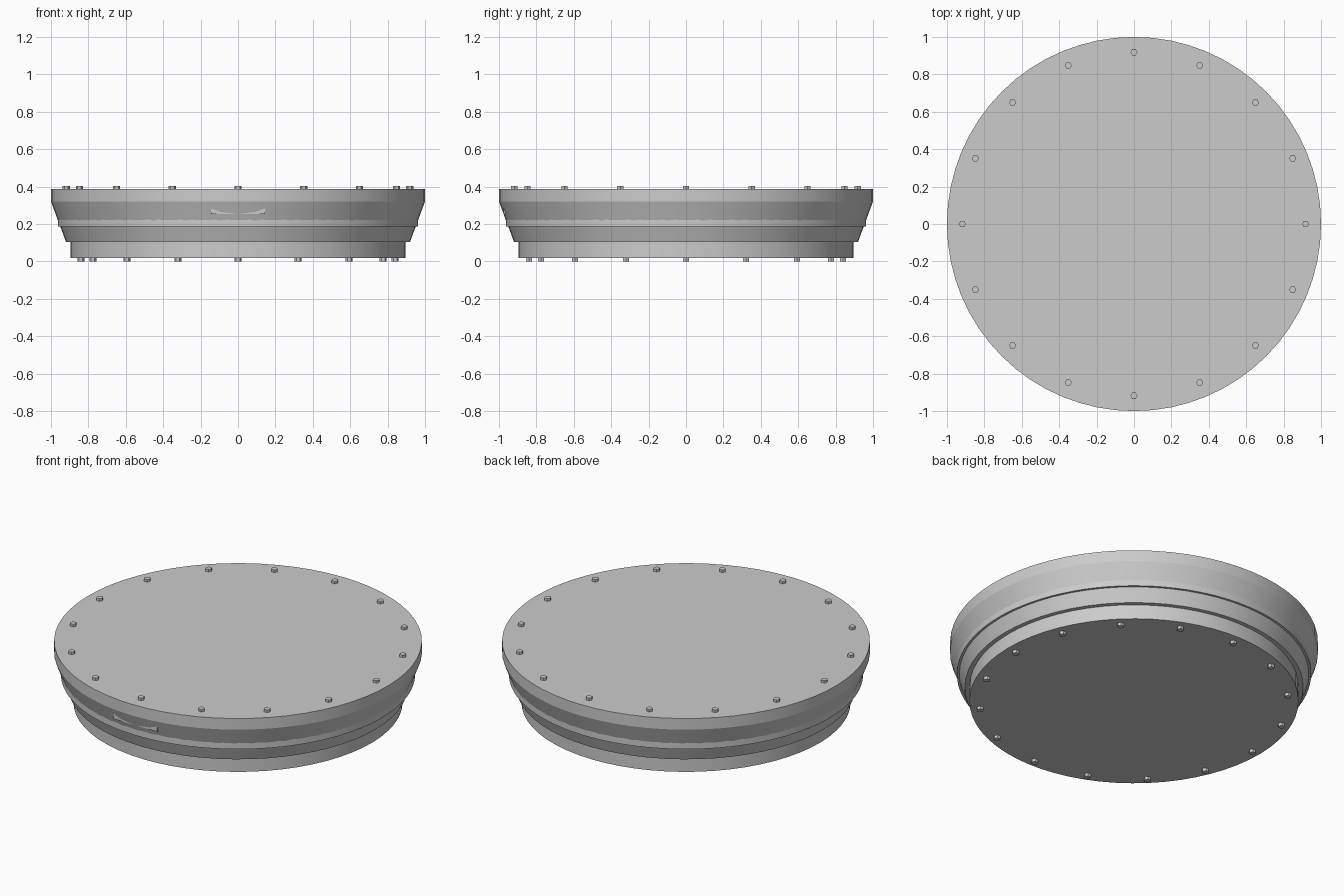
import bpy, bmesh, math

if "Cube" in bpy.data.objects:
    bpy.data.objects.remove(bpy.data.objects["Cube"])

grey = bpy.data.materials.new("plain_grey")
grey.diffuse_color = (0.6, 0.6, 0.6, 1)
grey.use_nodes = True
grey.node_tree.nodes["Principled BSDF"].inputs["Base Color"].default_value = grey.diffuse_color


def finish(bm, name, smooth=False):
    bmesh.ops.recalc_face_normals(bm, faces=bm.faces)
    me = bpy.data.meshes.new(name)
    bm.to_mesh(me)
    bm.free()
    me.materials.append(grey)
    ob = bpy.data.objects.new(name, me)
    bpy.context.collection.objects.link(ob)
    if smooth:
        bpy.ops.object.select_all(action='DESELECT')
        ob.select_set(True)
        bpy.context.view_layer.objects.active = ob
        bpy.ops.object.shade_smooth_by_angle(angle=math.radians(15))


def lathe(name, profile, sides):
    """Closed solid of revolution from (radius, z) points, capped at both ends."""
    bm = bmesh.new()
    rings = []
    for r, z in profile:
        rings.append([bm.verts.new((r * math.cos(2 * math.pi * i / sides),
                                    r * math.sin(2 * math.pi * i / sides), z))
                      for i in range(sides)])
    for a, b in zip(rings, rings[1:]):
        for i in range(sides):
            j = (i + 1) % sides
            bm.faces.new((a[i], a[j], b[j], b[i]))
    bm.faces.new(rings[0][::-1])
    bm.faces.new(rings[-1])
    finish(bm, name, True)


def bolts(name, radius, z0, z1, count=16, size=0.019):
    """Ring of hexagonal bolt heads."""
    bm = bmesh.new()
    for k in range(count):
        a = 2 * math.pi * k / count
        cx, cy = radius * math.cos(a), radius * math.sin(a)
        hexes = [[bm.verts.new((cx + size * math.cos(math.pi * i / 3),
                                cy + size * math.sin(math.pi * i / 3), z))
                  for i in range(6)] for z in (z0, z1)]
        bm.faces.new(hexes[0][::-1])
        bm.faces.new(hexes[1])
        for i in range(6):
            j = (i + 1) % 6
            bm.faces.new((hexes[0][i], hexes[0][j], hexes[1][j], hexes[1][i]))
    finish(bm, name)


# Main body: base drum, flared wall and straight upper rim
lathe("body", [(0.895, 0.018), (0.895, 0.105), (0.92, 0.105),
               (1.0, 0.32), (1.0, 0.387)], 64)
# Straight band that emerges from the flared wall
lathe("middle_band", [(0.963, 0.186), (0.963, 0.235)], 96)

# Bolt heads on the top and bottom
bolts("top_bolts", 0.918, 0.38, 0.402)
bolts("bottom_bolts", 0.84, 0.0, 0.025)

# Small flat plate almost buried in the front wall
bm = bmesh.new()
bmesh.ops.create_cube(bm, size=1)
for v in bm.verts:
    v.co.x *= 0.29
    v.co.y = -0.9705 + v.co.y * 0.009
    v.co.z = 0.27 + v.co.z * 0.034
finish(bm, "front_plate")
